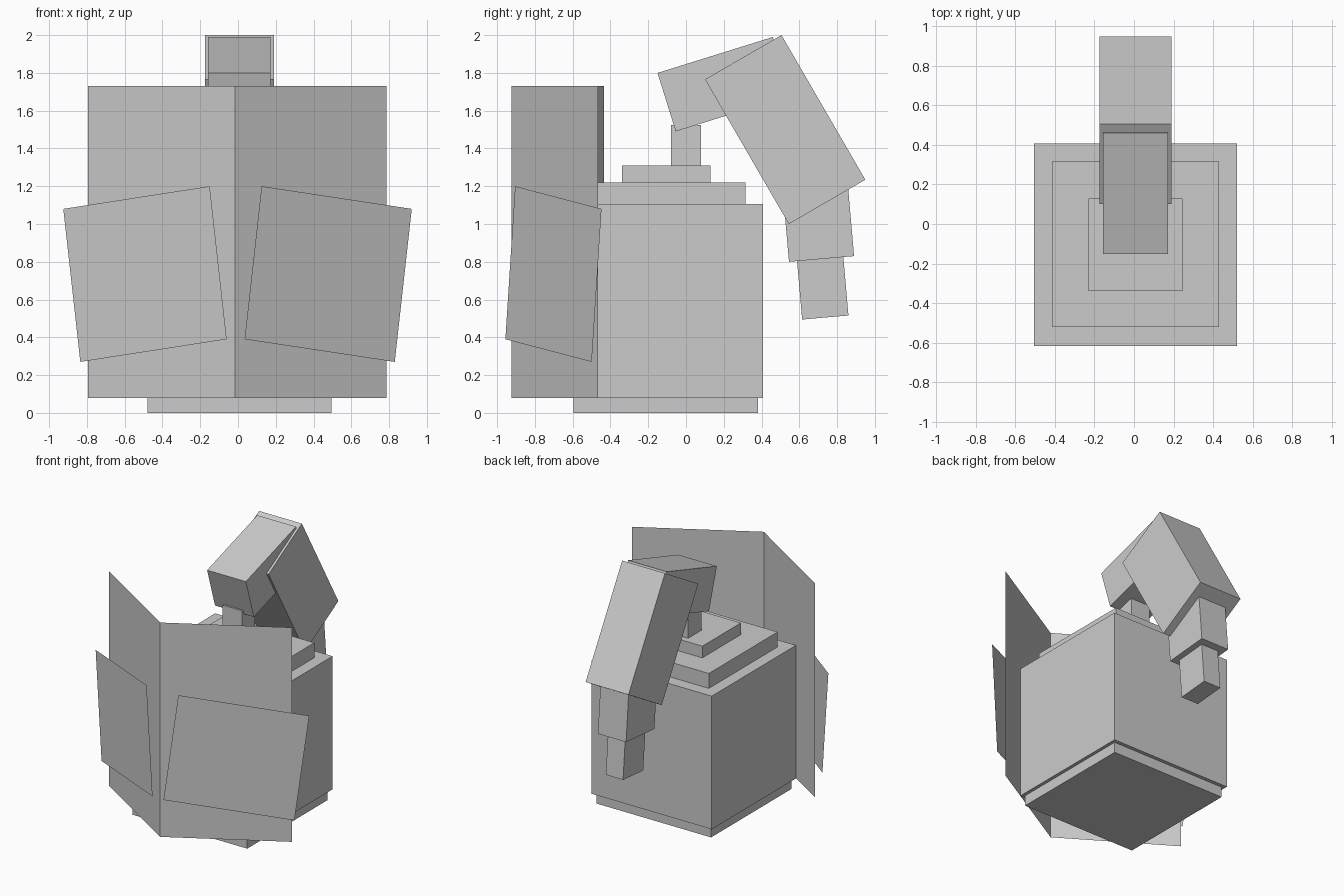
import bpy, bmesh, math

cube = bpy.data.objects.get("Cube")
if cube:
    bpy.data.objects.remove(cube, do_unlink=True)

# Single flat colour
GREY = (0.6, 0.6, 0.6, 1.0)
mat = bpy.data.materials.new("plain grey")
mat.use_nodes = True
mat.diffuse_color = GREY
bsdf = next(n for n in mat.node_tree.nodes if n.type == "BSDF_PRINCIPLED")
bsdf.inputs["Base Color"].default_value = GREY

CX = 0.0075  # centre line of the body


def add_object(name, bm):
    mesh = bpy.data.meshes.new(name)
    bm.to_mesh(mesh)
    bm.free()
    mesh.materials.append(mat)
    obj = bpy.data.objects.new(name, mesh)
    bpy.context.collection.objects.link(obj)
    return obj


def box(name, size, y, z, tilt=0.0):
    """Box centred on the body line, tilted about x (degrees)."""
    bm = bmesh.new()
    bmesh.ops.create_cube(bm, size=1.0)
    bmesh.ops.scale(bm, vec=size, verts=bm.verts)
    obj = add_object(name, bm)
    obj.location = (CX, y, z)
    obj.rotation_euler.x = math.radians(tilt)
    return obj


def sheet(name, outline, slope, offset):
    """Thin upright sheet: x,z outline laid on a slanted vertical plane."""
    bm = bmesh.new()
    verts = [bm.verts.new((x, -0.925 - offset + slope * abs(x + 0.015), z))
             for x, z in outline]
    face = bm.faces.new(verts)
    face.normal_update()
    if face.normal.y > 0:
        face.normal_flip()
    return add_object(name, bm)


# Stacked body: name, x width, y min, y max, z min, z max
for name, width, y0, y1, z0, z1 in [
    ("base_plinth", 0.975, -0.595, 0.38, 0.0, 0.08),
    ("main_block", 1.025, -0.617, 0.408, 0.08, 1.105),
    ("lower_step", 0.845, -0.522, 0.315, 1.105, 1.22),
    ("upper_step", 0.475, -0.34, 0.13, 1.22, 1.31),
    ("neck", 0.163, -0.08, 0.08, 1.31, 1.525),
]:
    box(name, (width, y1 - y0, z1 - z0), (y0 + y1) / 2, (z0 + z1) / 2)

# Tilted head and the hanging tail segments behind it
box("head", (0.33, 0.639, 0.324), 0.2025, 1.74, 17.3)
box("tail_upper", (0.365, 0.468, 0.885), 0.525, 1.5, 30.1)


def hanging(name, width, depth, height, y, z, tilt):
    """Tilted box placed by the centre of its bottom face."""
    a = math.radians(tilt)
    box(name, (width, depth, height),
        y - math.sin(a) * height / 2, z + math.cos(a) * height / 2, tilt)


hanging("tail_middle", 0.24, 0.346, 0.42, 0.7175, 0.815, 5)
hanging("tail_tip", 0.147, 0.246, 0.32, 0.7375, 0.505, 5)

# Two tall front panels meeting in a forward crease
L_SLOPE, R_SLOPE = 0.575, 0.628
for name, end, slope in [("left_panel", 0.785, L_SLOPE),
                         ("right_panel", -0.795, R_SLOPE)]:
    sheet(name, [(-0.015, 0.08), (end, 0.08), (end, 1.73), (-0.015, 1.73)],
          slope, 0.0)

# Smaller tilted sheets floating just ahead of the panels
sheet("left_small_sheet",
      [(0.125, 1.2), (0.92, 1.08), (0.83, 0.27), (0.035, 0.39)],
      L_SLOPE, 0.06)
sheet("right_small_sheet",
      [(-0.15, 1.2), (-0.925, 1.08), (-0.835, 0.27), (-0.06, 0.39)],
      R_SLOPE, 0.057)
